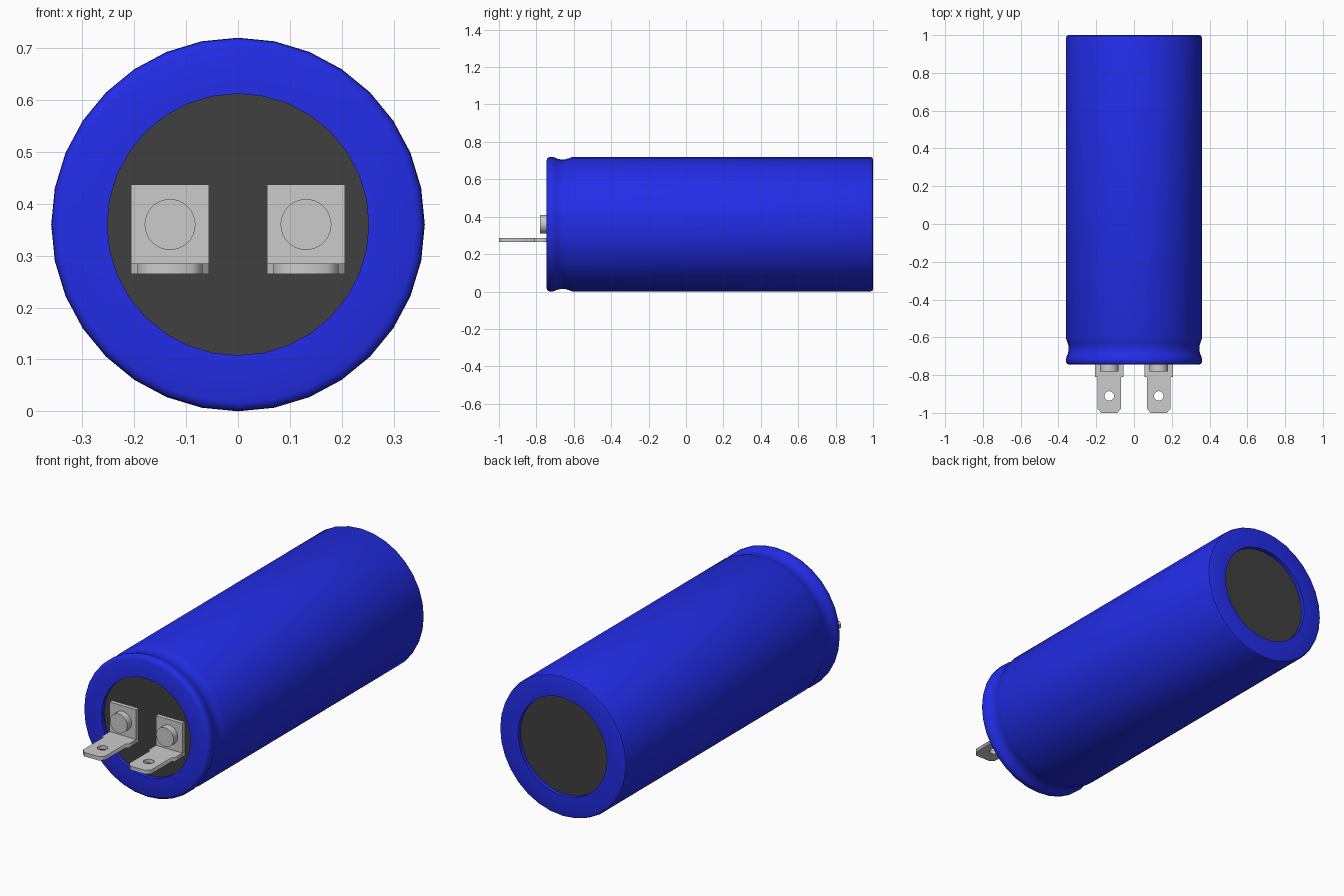
import bpy, bmesh
from math import radians, pi, cos, sin
from mathutils import Vector, Matrix

cube = bpy.data.objects.get("Cube")
if cube:
    bpy.data.objects.remove(cube, do_unlink=True)

RADIUS, SIDES = 0.36, 32
FRONT, BACK, RECESS = -0.745, 1.0, 0.02
CAP_R = 0.252
AXIS = Vector((0, 0, RADIUS))


def material(name, color):
    mat = bpy.data.materials.new(name)
    mat.use_nodes = True
    mat.diffuse_color = color
    mat.node_tree.nodes["Principled BSDF"].inputs["Base Color"].default_value = color
    return mat


def finish(name, bm, mat=None, smooth=True):
    bmesh.ops.recalc_face_normals(bm, faces=bm.faces)
    mesh = bpy.data.meshes.new(name)
    bm.to_mesh(mesh)
    bm.free()
    obj = bpy.data.objects.new(name, mesh)
    bpy.context.collection.objects.link(obj)
    if mat:
        mesh.materials.append(mat)
    if smooth:
        bpy.ops.object.select_all(action='DESELECT')
        obj.select_set(True)
        bpy.context.view_layer.objects.active = obj
        bpy.ops.object.shade_smooth_by_angle(angle=radians(35))
    return obj


def lathe(name, profile, mat):
    """Spin (radius, y) points around the long axis."""
    bm = bmesh.new()
    verts = [bm.verts.new((0, y, RADIUS + r)) for r, y in profile]
    edges = [bm.edges.new(pair) for pair in zip(verts, verts[1:])]
    bmesh.ops.spin(bm, geom=verts + edges, cent=AXIS, axis=(0, 1, 0),
                   angle=2 * pi, steps=SIDES)
    bmesh.ops.remove_doubles(bm, verts=bm.verts, dist=1e-4)
    return finish(name, bm, mat)


def cylinder(name, x, y0, y1, radius, mat=None):
    bm = bmesh.new()
    place = (Matrix.Translation((x, (y0 + y1) / 2, RADIUS))
             @ Matrix.Rotation(pi / 2, 4, 'X'))
    bmesh.ops.create_cone(bm, cap_ends=True, segments=SIDES, radius1=radius,
                          radius2=radius, depth=abs(y1 - y0), matrix=place)
    return finish(name, bm, mat)


def box(name, center, size):
    bm = bmesh.new()
    bmesh.ops.create_cube(bm, size=1, matrix=Matrix.Translation(center)
                          @ Matrix.Diagonal((*size, 1)))
    return finish(name, bm, smooth=False)


def flat_plate(name, loops, location, thickness):
    """Extruded outline; the second loop becomes a hole."""
    curve = bpy.data.curves.new(name, 'CURVE')
    curve.dimensions, curve.fill_mode = '2D', 'BOTH'
    curve.extrude = thickness / 2
    for loop in loops:
        spline = curve.splines.new('POLY')
        spline.points.add(len(loop) - 1)
        for point, (x, y) in zip(spline.points, loop):
            point.co = (x, y, 0, 1)
        spline.use_cyclic_u = True
    obj = bpy.data.objects.new(name, curve)
    obj.location = location
    bpy.context.collection.objects.link(obj)
    bpy.ops.object.select_all(action='DESELECT')
    obj.select_set(True)
    bpy.context.view_layer.objects.active = obj
    bpy.ops.object.convert(target='MESH')
    return obj


blue = material("blue_sleeve", (0.016, 0.026, 0.8, 1))
dark = material("dark_cap", (0.05, 0.05, 0.05, 1))

# Sleeve with rolled rims and a crimp groove near the front
lathe("sleeve", [
    (CAP_R, FRONT + RECESS), (CAP_R, FRONT), (0.343, FRONT),
    (0.353, -0.741), (0.359, -0.732), (RADIUS, -0.715), (0.356, -0.7),
    (0.349, -0.685), (0.346, -0.665), (0.347, -0.645), (0.353, -0.625),
    (RADIUS, -0.605), (RADIUS, 0.985), (0.356, 0.996), (0.345, BACK),
    (CAP_R, BACK), (CAP_R, BACK - RECESS)], blue)

# Recessed end caps
cylinder("front_cap", 0, FRONT + RECESS, FRONT + 0.04, CAP_R, dark)
cylinder("back_cap", 0, BACK - RECESS, BACK - 0.04, CAP_R, dark)

# Two bent terminals: upright plate, rivet and pierced blade
half_outline = [(0.075, FRONT + RECESS), (0.075, -0.81), (0.063, -0.81),
                (0.063, -0.978), (0.042, -1.0)]
outline = half_outline + [(-x, y) for x, y in reversed(half_outline)]
hole = [(0.025 * cos(a * pi / 12), -0.91 + 0.025 * sin(a * pi / 12))
        for a in range(24)]
for side, x in (("left", 0.131), ("right", -0.131)):
    box(side + "_terminal_plate", (x, FRONT + RECESS / 2, 0.361),
        (0.15, RECESS, 0.152))
    cylinder(side + "_rivet", x, FRONT, -0.78, 0.049)
    flat_plate(side + "_terminal_blade", [outline, hole], (x, 0, 0.275), 0.02)
